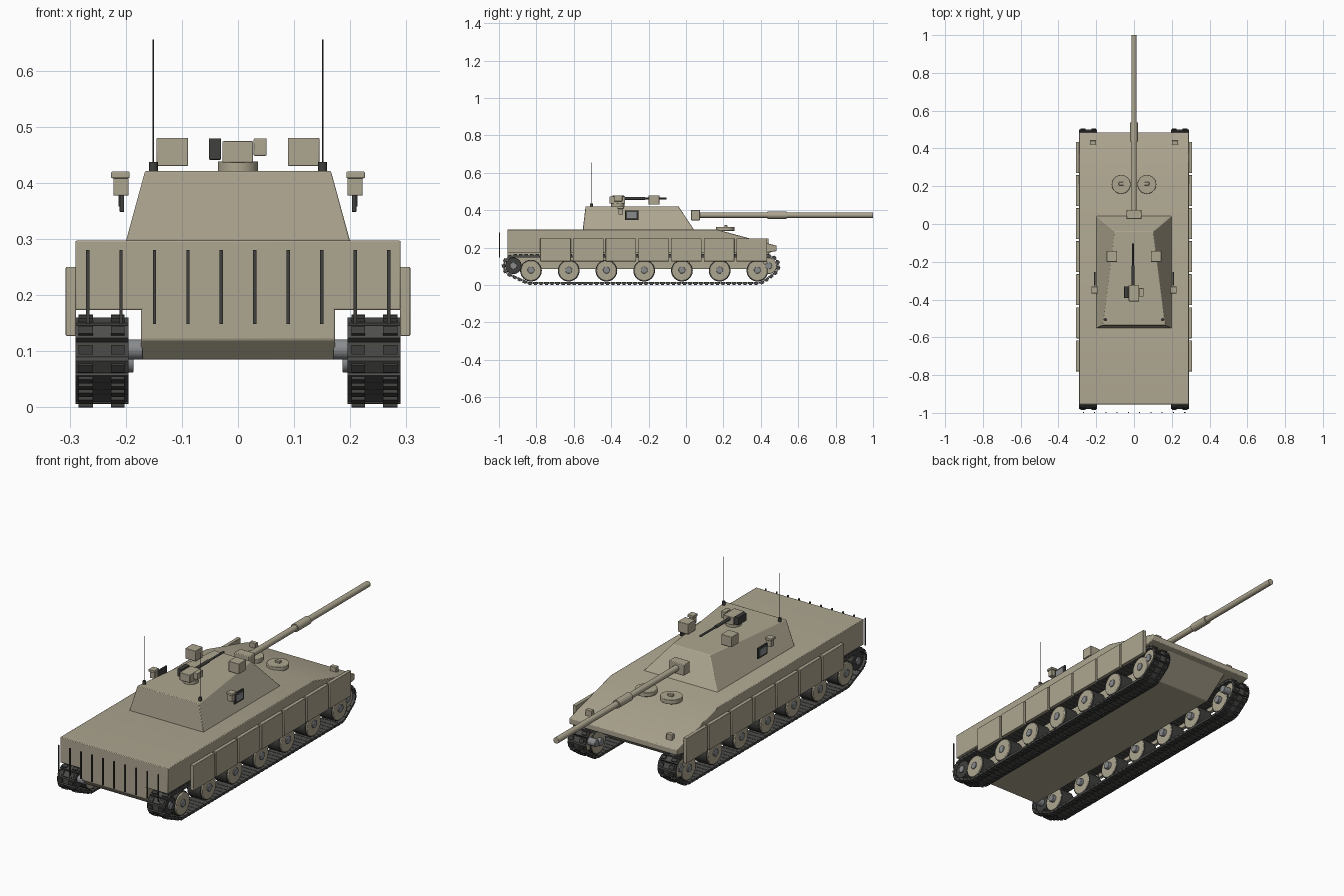
import bpy, bmesh, math
from mathutils import Matrix, Vector

if "Cube" in bpy.data.objects:
    bpy.data.objects.remove(bpy.data.objects["Cube"])


def material(name, color):
    m = bpy.data.materials.new(name)
    m.diffuse_color = (*color, 1)
    m.use_nodes = True
    m.node_tree.nodes["Principled BSDF"].inputs["Base Color"].default_value = m.diffuse_color
    return m


TAN = material("tan_paint", (0.42, 0.38, 0.28))
DARK = material("dark_metal", (0.05, 0.05, 0.048))
TRACK = material("track_steel", (0.075, 0.075, 0.072))
GREY = material("grey_metal", (0.25, 0.26, 0.27))


def finish(name, bm, mat, mirror=False, bevel=0):
    bmesh.ops.recalc_face_normals(bm, faces=bm.faces)
    for f in bm.faces:
        f.smooth = True
    for e in bm.edges:
        e.smooth = e.calc_face_angle(0) < math.radians(30)
    me = bpy.data.meshes.new(name)
    bm.to_mesh(me)
    bm.free()
    ob = bpy.data.objects.new(name, me)
    bpy.context.collection.objects.link(ob)
    me.materials.append(mat)
    if bevel:
        b = ob.modifiers.new("bevel", 'BEVEL')
        b.width, b.segments, b.limit_method = bevel, 2, 'ANGLE'
    if mirror:
        ob.modifiers.new("mirror", 'MIRROR')
    return ob


def add_box(bm, x, y, z, frame=Matrix()):
    size = Matrix.Diagonal((x[1] - x[0], y[1] - y[0], z[1] - z[0], 1))
    mid = Matrix.Translation((sum(x) / 2, sum(y) / 2, sum(z) / 2))
    bmesh.ops.create_cube(bm, size=1, matrix=frame @ mid @ size)


def box(name, x, y, z, mat=TAN, mirror=False, bevel=0.002):
    bm = bmesh.new()
    add_box(bm, x, y, z)
    return finish(name, bm, mat, mirror, bevel)


def cyl(name, a, b, r, mat=TAN, mirror=False, bevel=0, seg=32):
    a, b = Vector(a), Vector(b)
    rot = (b - a).to_track_quat('Z', 'Y').to_matrix().to_4x4()
    bm = bmesh.new()
    bmesh.ops.create_cone(bm, cap_ends=True, segments=seg, radius1=r, radius2=r,
                          depth=(b - a).length, matrix=Matrix.Translation((a + b) / 2) @ rot)
    return finish(name, bm, mat, mirror, bevel)


def extrude_side(name, profile, half, mat=TAN, bevel=0.003):
    # Side profile (y, z) extruded across the width
    bm = bmesh.new()
    f = bm.faces.new([bm.verts.new((-half, y, z)) for y, z in profile])
    g = bmesh.ops.extrude_face_region(bm, geom=[f])["geom"]
    bmesh.ops.translate(bm, vec=(2 * half, 0, 0), verts=[v for v in g if isinstance(v, bmesh.types.BMVert)])
    return finish(name, bm, mat, False, bevel)


# Hull
extrude_side("upper_hull", [(-0.955, 0.173), (-0.955, 0.297), (0.165, 0.297),
                            (0.485, 0.21), (0.485, 0.182), (0.43, 0.173)], 0.29)
extrude_side("lower_hull", [(-0.955, 0.18), (-0.955, 0.12), (-0.92, 0.085),
                            (0.33, 0.085), (0.46, 0.18)], 0.173)

# Side skirt panels
for i in range(7):
    c = 0.352 - 0.175 * i
    box(f"skirt_panel_{i}", (0.289, 0.307), (c - 0.082, c + 0.082), (0.127, 0.25), mirror=True)

# Rear grille bars
for i in range(10):
    x = -0.268 + i * 0.0596
    box(f"grille_bar_{i}", (x - 0.003, x + 0.003), (-1.0, -0.994), (0.148, 0.28), DARK, bevel=0)

# Driver hatches and headlights
cyl("hatch", (0.068, 0.21, 0.29), (0.068, 0.21, 0.311), 0.05, mirror=True, bevel=0.002)
box("hatch_handle", (0.055, 0.081), (0.205, 0.222), (0.31, 0.32), mirror=True)
box("headlight", (0.201, 0.233), (0.42, 0.441), (0.22, 0.25), mirror=True)

# Turret
bm = bmesh.new()
base = [bm.verts.new(p) for p in ((-0.2, -0.552, 0.295), (0.2, -0.552, 0.295), (0.2, 0.043, 0.295), (-0.2, 0.043, 0.295))]
top = [bm.verts.new(p) for p in ((-0.166, -0.537, 0.421), (0.166, -0.537, 0.421), (0.1, -0.04, 0.421), (-0.1, -0.04, 0.421))]
bm.faces.new(base)
bm.faces.new(top)
for i in range(4):
    j = (i + 1) % 4
    bm.faces.new((base[i], base[j], top[j], top[i]))
finish("turret", bm, TAN, bevel=0.003)

# Main gun
box("mantlet", (-0.04, 0.04), (0.027, 0.075), (0.346, 0.401), bevel=0.003)
cyl("gun_barrel", (0, 0.03, 0.374), (0, 1.0, 0.374), 0.0145)
cyl("bore_evacuator", (0, 0.437, 0.374), (0, 0.537, 0.374), 0.02)

# Roof sights and antennas
box("roof_sight", (0.089, 0.145), (-0.2, -0.143), (0.43, 0.48), mirror=True)
cyl("antenna_base", (0.151, -0.506, 0.418), (0.151, -0.506, 0.437), 0.008, DARK, True, seg=16)
cyl("antenna", (0.151, -0.506, 0.43), (0.151, -0.506, 0.655), 0.0015, DARK, True, seg=8)

# Remote machine gun
cyl("weapon_ring", (0, -0.365, 0.418), (0, -0.365, 0.438), 0.036)
box("weapon_body", (-0.028, 0.027), (-0.41, -0.325), (0.436, 0.474))
box("ammo_box", (-0.052, -0.03), (-0.392, -0.33), (0.441, 0.479), DARK)
box("weapon_sight", (0.028, 0.051), (-0.385, -0.34), (0.448, 0.479))
cyl("machine_gun_barrel", (-0.005, -0.34, 0.463), (-0.005, -0.103, 0.463), 0.005, DARK, seg=16)
cyl("barrel_jacket", (-0.005, -0.34, 0.463), (-0.005, -0.22, 0.463), 0.0075, DARK, seg=16)

# Turret side sensors
box("side_scope", (0.195, 0.222), (-0.362, -0.337), (0.377, 0.41), mirror=True)
box("scope_cap", (0.193, 0.226), (-0.367, -0.332), (0.408, 0.42), mirror=True)
box("side_display_frame", (0.203, 0.211), (-0.325, -0.255), (0.348, 0.4), mirror=True, mat=DARK, bevel=0.001)
box("side_display_glass", (0.21, 0.213), (-0.315, -0.265), (0.358, 0.39), GREY, True, 0)

# Road wheels, sprocket and idler
wheel_y = [-0.829 + 0.2018 * i for i in range(7)]
for i, y in enumerate(wheel_y):
    cyl(f"tire_{i}", (0.205, y, 0.077), (0.277, y, 0.077), 0.058, DARK, True, 0.002)
    cyl(f"wheel_disc_{i}", (0.203, y, 0.077), (0.284, y, 0.077), 0.054, TAN, True, 0.003)
    cyl(f"wheel_hub_{i}", (0.186, y, 0.08), (0.289, y, 0.08), 0.018, GREY, True, 0.002)
ENDS = ((-0.923, "sprocket", DARK), (0.442, "idler", TAN))
for y, name, mat in ENDS:
    cyl(name, (0.21, y, 0.103), (0.28, y, 0.103), 0.044, mat, True, 0.003)
    cyl(name + "_hub", (0.17, y, 0.103), (0.286, y, 0.103), 0.018, GREY, True, 0.002)

# Track path: convex hull around the end circles and outer road wheels
pts = []
for cy, cz, r in ((-0.923, 0.103, 0.05), (0.442, 0.103, 0.05), (wheel_y[0], 0.077, 0.065), (wheel_y[-1], 0.077, 0.065)):
    pts += [(cy + r * math.cos(a * math.tau / 64), cz + r * math.sin(a * math.tau / 64)) for a in range(64)]


def half_hull(points):
    h = []
    for p in points:
        while len(h) > 1 and (h[-1][0] - h[-2][0]) * (p[1] - h[-2][1]) - (h[-1][1] - h[-2][1]) * (p[0] - h[-2][0]) <= 0:
            h.pop()
        h.append(p)
    return h[:-1]


pts.sort()
loop = [Vector((0, *p)) for p in half_hull(pts) + half_hull(pts[::-1])]
segs = list(zip(loop, loop[1:] + loop[:1]))
total = sum((b - a).length for a, b in segs)

# Track links with two raised pads each
COUNT = 104
step = total / COUNT
bm = bmesh.new()
bp = bmesh.new()
walked, k = 0, 0
for a, b in segs:
    d = (b - a).length
    while k < COUNT and k * step < walked + d:
        p = a.lerp(b, (k * step - walked) / d)
        t = (b - a).normalized()
        out = Vector((0, t.z, -t.y))
        frame = Matrix(((1, 0, 0, 0), (0, t.y, out.y, p.y), (0, t.z, out.z, p.z), (0, 0, 0, 1)))
        add_box(bm, (0.195, 0.29), (-step * 0.46, step * 0.46), (-0.005, 0.006), frame)
        for x in ((0.202, 0.226), (0.258, 0.284)):
            add_box(bp, x, (-step * 0.28, step * 0.28), (0.004, 0.012), frame)
        k += 1
    walked += d
finish("track_links", bm, TRACK, True)
finish("track_pads", bp, DARK, True)
